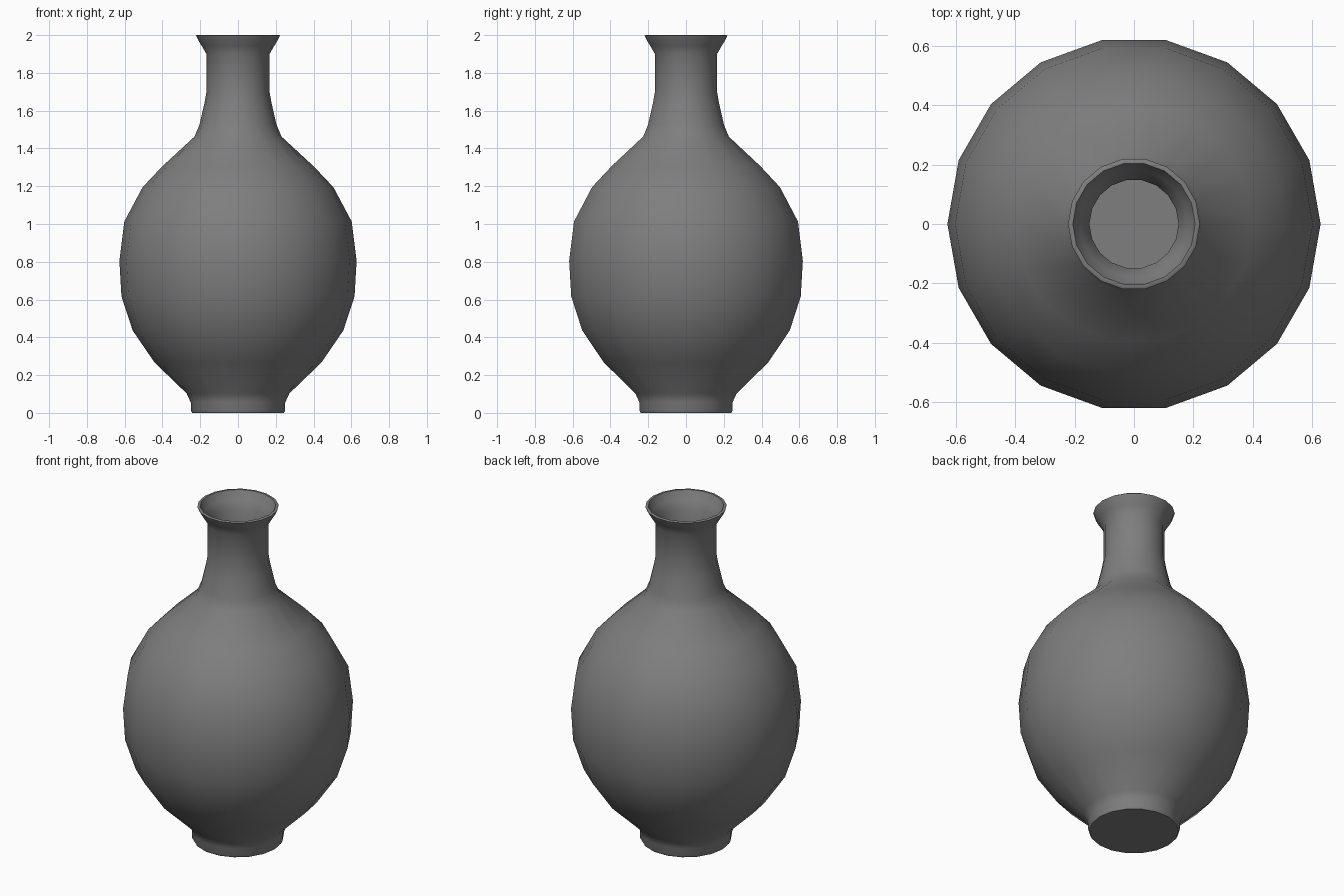
import bpy
import bmesh
import math

SIDES = 18

cube = bpy.data.objects.get("Cube")
if cube:
    bpy.data.objects.remove(cube, do_unlink=True)

# Dark grey glaze
glaze = bpy.data.materials.new("grey_glaze")
glaze.use_nodes = True
colour = (0.21, 0.21, 0.21, 1.0)
glaze.diffuse_color = colour
glaze.node_tree.nodes["Principled BSDF"].inputs["Base Color"].default_value = colour

# Outer wall as (radius, height), from foot to lip
outer = [
    (0.243, 0.0), (0.25, 0.013), (0.25, 0.055), (0.272, 0.103),
    (0.442, 0.267), (0.558, 0.437), (0.617, 0.617), (0.628, 0.805),
    (0.602, 1.013), (0.505, 1.195), (0.40, 1.306), (0.23, 1.463),
    (0.204, 1.526), (0.177, 1.643), (0.167, 1.70), (0.167, 1.90),
    (0.193, 1.945), (0.209, 1.97), (0.222, 1.997), (0.218, 2.0),
]
# Inner wall, from lip down to the floor
inner = [
    (0.206, 2.0), (0.199, 1.985), (0.182, 1.955), (0.15, 1.91),
    (0.15, 1.70), (0.16, 1.64), (0.185, 1.52), (0.21, 1.445),
    (0.38, 1.285), (0.482, 1.178), (0.574, 1.003), (0.60, 0.805),
    (0.589, 0.622), (0.533, 0.45), (0.423, 0.287), (0.25, 0.118),
    (0.225, 0.04),
]


def ring(bm, radius, height):
    step = math.tau / SIDES
    return [bm.verts.new((radius * math.cos(i * step),
                          radius * math.sin(i * step), height))
            for i in range(SIDES)]


# Vase body: lathe the closed wall, then cap the foot and the inner floor
bm = bmesh.new()
rings = [ring(bm, r, z) for r, z in outer + inner]
for low, high in zip(rings, rings[1:]):
    for i in range(SIDES):
        j = (i + 1) % SIDES
        bm.faces.new((low[i], low[j], high[j], high[i]))
bm.faces.new(rings[0][::-1])
bm.faces.new(rings[-1])
bmesh.ops.recalc_face_normals(bm, faces=bm.faces)

mesh = bpy.data.meshes.new("vase")
bm.to_mesh(mesh)
bm.free()
mesh.materials.append(glaze)
vase = bpy.data.objects.new("vase", mesh)
bpy.context.collection.objects.link(vase)

# Smooth walls with crisp foot and lip edges
bpy.ops.object.select_all(action="DESELECT")
vase.select_set(True)
bpy.context.view_layer.objects.active = vase
bpy.ops.object.shade_smooth_by_angle(angle=math.radians(50))
